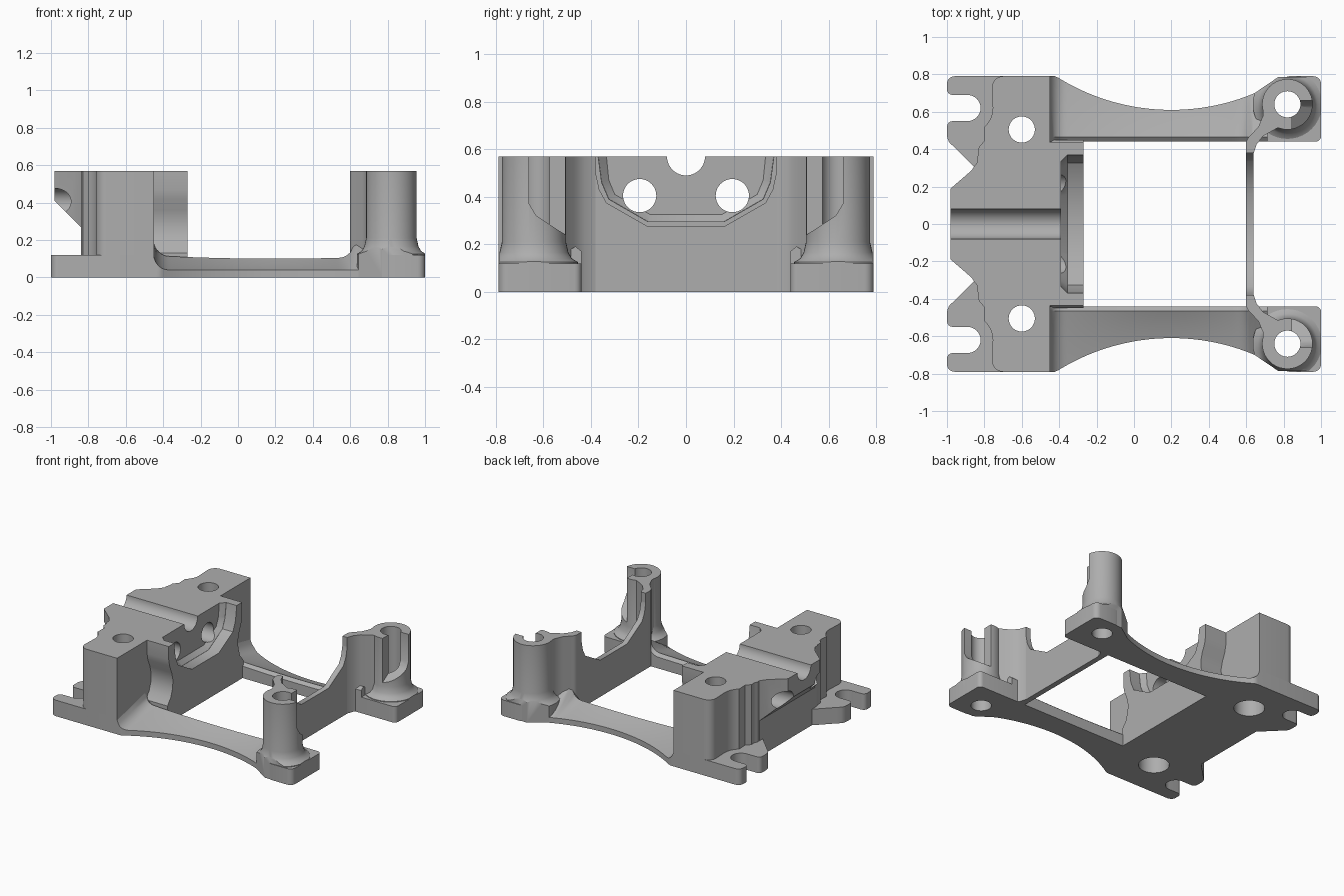
import bpy, bmesh
from math import sin, cos, pi, radians, sqrt

cube = bpy.data.objects.get("Cube")
if cube:
    bpy.data.objects.remove(cube, do_unlink=True)

grey = bpy.data.materials.new("plain grey")
grey.use_nodes = True
GREY = (0.42, 0.42, 0.42, 1)
grey.diffuse_color = GREY
grey.node_tree.nodes["Principled BSDF"].inputs["Base Color"].default_value = GREY

TOP, PLATE = 0.57, 0.12


def loft(name, rings):
    """Solid through a list of equal closed rings of 3D points."""
    bm = bmesh.new()
    rows = [[bm.verts.new(p) for p in ring] for ring in rings]
    n = len(rows[0])
    for a, b in zip(rows, rows[1:]):
        for i in range(n):
            j = (i + 1) % n
            bm.faces.new((a[i], a[j], b[j], b[i]))
    bm.faces.new(rows[0][::-1])
    bm.faces.new(rows[-1])
    bmesh.ops.recalc_face_normals(bm, faces=bm.faces)
    mesh = bpy.data.meshes.new(name)
    bm.to_mesh(mesh)
    bm.free()
    mesh.materials.append(grey)
    ob = bpy.data.objects.new(name, mesh)
    bpy.context.collection.objects.link(ob)
    return ob


def plan(name, pts, z0, z1):
    return loft(name, [[(x, y, z) for x, y in pts] for z in (z0, z1)])


def section(name, pts, x0, x1, pts_end=None):
    return loft(name, [[(x0, y, z) for y, z in pts],
                       [(x1, y, z) for y, z in pts_end or pts]])


def arc(cx, cy, r, a0, a1, n=12):
    angles = [radians(a0 + (a1 - a0) * i / n) for i in range(n + 1)]
    return [(cx + r * cos(a), cy + r * sin(a)) for a in angles]


def circle(cx, cy, r, n=40):
    return arc(cx, cy, r, 0, 360 - 360 / n, n - 1)


def both(half):
    """Close a half outline with its reflection."""
    return half + [(x, -y) for x, y in reversed(half)]


def both_section(half):
    return half + [(-y, z) for y, z in reversed(half)]


def activate(ob):
    bpy.ops.object.select_all(action='DESELECT')
    ob.select_set(True)
    bpy.context.view_layer.objects.active = ob


def cut(ob, cutter, operation='DIFFERENCE'):
    activate(ob)
    mod = ob.modifiers.new("cut", 'BOOLEAN')
    mod.operation, mod.solver, mod.object = operation, 'EXACT', cutter
    bpy.ops.object.modifier_apply(modifier=mod.name)
    bpy.data.objects.remove(cutter, do_unlink=True)


def finish(ob, mirrored=False):
    activate(ob)
    if mirrored:
        mod = ob.modifiers.new("mirror", 'MIRROR')
        mod.use_axis = (False, True, False)
        mod.use_mirror_merge = False
        bpy.ops.object.modifier_apply(modifier=mod.name)
    bpy.ops.object.shade_smooth_by_angle(angle=radians(32))


def drill_block(ob):
    # Vertical bolt holes with a wide counterbore underneath
    for s in (-1, 1):
        cut(ob, plan("drill", circle(-0.6, s * 0.505, 0.07), -0.1, 0.7))
        cut(ob, plan("counterbore", circle(-0.6, s * 0.505, 0.105), -0.1, 0.2))


def drill_along(ob):
    # Top groove and the two long holes
    cut(ob, section("groove", circle(0, TOP, 0.08), -1.2, 0))
    for s in (-1, 1):
        cut(ob, section("bore", circle(s * 0.195, 0.405, 0.07), -1.2, 0))


# Rear foot plate with open slots
foot = ([(-0.84, 0.29), (-0.96, 0.41)] + arc(-0.92, 0.48, 0.08, 215, 180, 4)
        + arc(-0.97, 0.52, 0.03, 180, 90, 4)
        + arc(-0.89, 0.62, 0.07, -90, 90)
        + arc(-0.97, 0.72, 0.03, 270, 180, 4) + arc(-0.96, 0.75, 0.04, 180, 90, 5)
        + [(-0.45, 0.79)])
foot_plate = plan("rear_foot_plate", both(foot), 0, PLATE)
drill_block(foot_plate)
finish(foot_plate)

# Tall rear block with an overhanging nose
outline = ([(-0.98, 0.19), (-0.87, 0.285)] + arc(-0.8, 0.345, 0.04, 200, 140, 4)
           + [(-0.83, 0.41), (-0.8, 0.445)] + arc(-0.89, 0.62, 0.135, -50, 0, 8)
           + arc(-0.7, 0.73, 0.06, 180, 90, 6) + [(-0.45, 0.79)])
block = plan("rear_block", both(outline), 0, TOP)
slope = [(-1.1, -0.1), (-0.84, -0.1), (-0.84, 0.27), (-0.98, 0.41), (-1.1, 0.53)]
cut(block, loft("slope", [[(x, y, z) for x, z in slope] for y in (-0.4, 0.4)]))
drill_block(block)
drill_along(block)
finish(block)

# Cradle in front of the block, with waisted sides and a chamfered recess
waist = [(0.435, TOP), (0.435, 0.47), (0.425, 0.42), (0.4, 0.36), (0.385, 0.3),
         (0.39, 0.24), (0.41, 0.18), (0.45, 0.13), (0.45, 0)]
cradle = section("cradle", both_section(waist), -0.455, -0.27)
drill_along(cradle)
inner = [(0.335, 0.7), (0.335, TOP), (0.325, 0.47), (0.3, 0.41), (0.15, 0.325)]
outer = [(0.37, 0.7), (0.37, TOP), (0.355, 0.46), (0.325, 0.39), (0.16, 0.295)]
inner, outer = both_section(inner), both_section(outer)
cut(cradle, section("recess", inner, -0.39, -0.355, outer))
cut(cradle, section("recess", outer, -0.356, -0.2))
finish(cradle)


# Curved side rails that slope outward and sweep up at both ends
def sweep(d, r=0.08):
    d = min(max(d, 0), r)
    return r - sqrt(r * r - (r - d) ** 2)


rings = []
for i in range(73):
    x = -0.455 + 1.17 * i / 72
    edge = min(0.79, 0.61 + 1.15 - sqrt(1.15 ** 2 - (x - 0.2) ** 2))
    low = 0.04 + sweep(x + 0.45) + sweep(0.75 - x)
    high = 0.1 + 0.04 * (x - 0.2) ** 2 + sweep(x + 0.45) + sweep(0.62 - x)
    mid = (0.5 * (edge + 0.46), 0.45 * low + 0.55 * high - 0.008)
    rings.append([(x, 0.44, 0), (x, edge, 0), (x, edge, low), (x, *mid),
                  (x, 0.465, high), (x, 0.44, high - 0.02)])
finish(loft("side_rails", rings), True)

# Front corner feet
corner = ([(0.69, 0.44)] + arc(0.97, 0.47, 0.03, 270, 360, 5)
          + arc(0.96, 0.75, 0.04, 0, 90, 5)
          + [(0.83, 0.79), (0.77, 0.775), (0.69, 0.725)])
feet = plan("front_feet", corner, 0, PLATE)
cut(feet, plan("drill", circle(0.82, 0.64, 0.07), -0.1, 0.7))
finish(feet, True)

# Hollow posts with a flared root, opened on the inner front side
flare = [(0.185, 0.0), (0.185, 0.125), (0.16, 0.14), (0.145, 0.165),
         (0.135, 0.21), (0.135, TOP)]
posts = loft("front_posts", [[(x, y, z) for x, y in circle(0.82, 0.64, r)]
                             for r, z in flare])
cut(posts, plan("trim", [(0.63, 0.45), (1, 0.45), (1, 0.785), (0.77, 0.785),
                         (0.63, 0.69)], -0.1, 0.7), 'INTERSECT')
cut(posts, plan("drill", circle(0.82, 0.64, 0.07), -0.1, 0.7))
opening = [(0.66, 0.7), (0.66, 0.37), (0.63, 0.32), (0.5, 0.235), (0.4, 0.235), (0.4, 0.7)]
cut(posts, section("opening", opening, 0.845, 1.1))
finish(posts, True)

# Angled arms joining the posts to the end wall
arm = [(0.6, 0.38), (0.64, 0.38), (0.655, 0.425), (0.69, 0.47), (0.77, 0.515),
       (0.8, 0.54), (0.8, 0.64), (0.69, 0.64), (0.69, 0.58), (0.665, 0.52),
       (0.61, 0.46), (0.6, 0.44)]
arms = plan("front_arms", arm, 0, TOP)
cut(arms, plan("drill", circle(0.82, 0.64, 0.07), -0.1, 0.7))
finish(arms, True)

# Thin end wall with a cradle-shaped top edge
edge = [(0.41, 0), (0.41, TOP), (0.385, TOP), (0.38, 0.5), (0.365, 0.43),
        (0.335, 0.375), (0.16, 0.275)]
finish(section("end_wall", both_section(edge), 0.6, 0.64))
